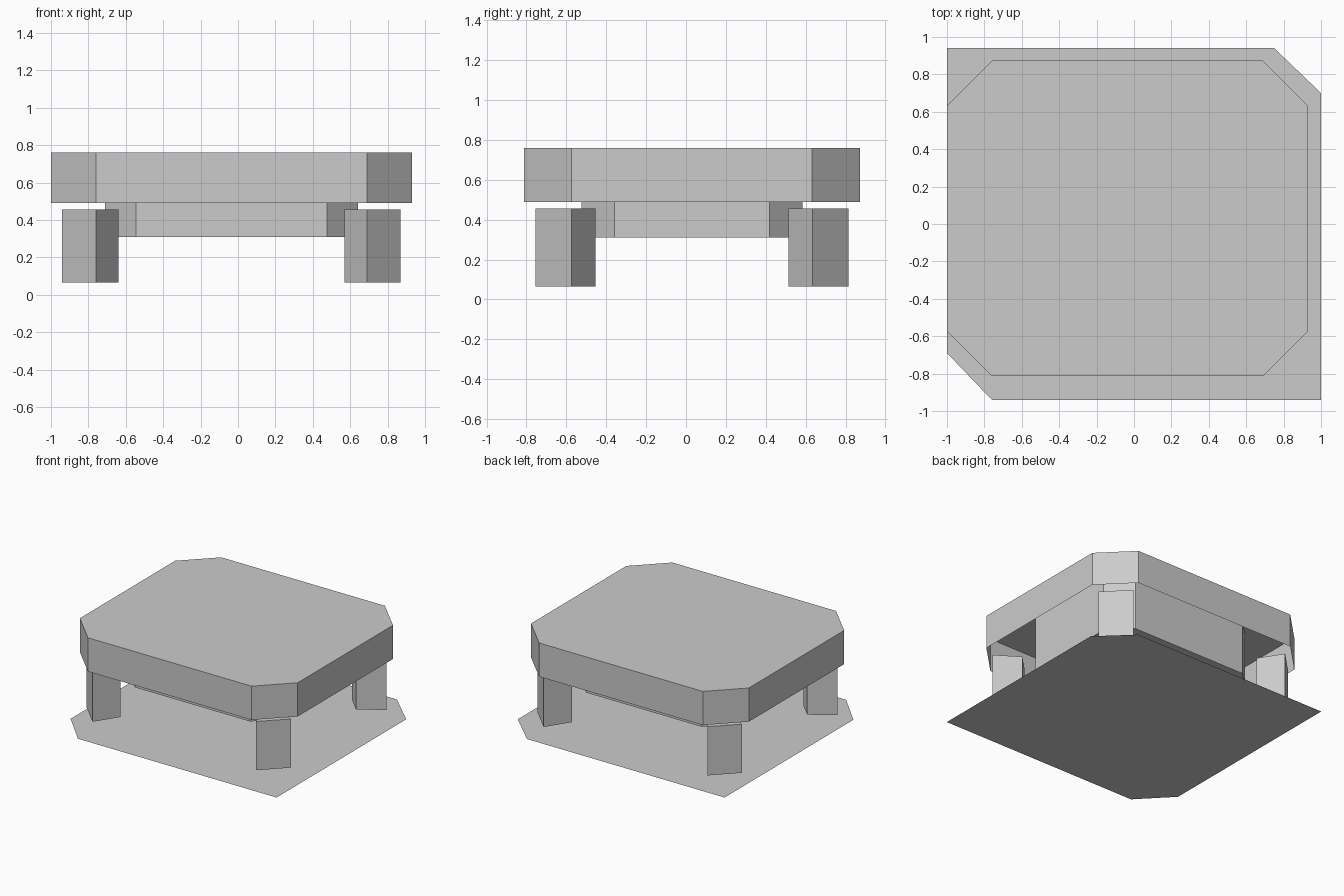
import bpy
import bmesh

cube = bpy.data.objects.get("Cube")
if cube:
    bpy.data.objects.remove(cube, do_unlink=True)

GREY = (0.6, 0.6, 0.6, 1.0)
grey = bpy.data.materials.new("light_grey")
grey.diffuse_color = GREY
grey.use_nodes = True
for node in grey.node_tree.nodes:
    if node.type == 'BSDF_PRINCIPLED':
        node.inputs["Base Color"].default_value = GREY

# Everything above the base plate shares this off-centre axis
CX, CY = -0.035, 0.03


def prism(name, outline, z0, z1=None, bottom=True, top=True):
    """Extrude a counter-clockwise outline; a flat sheet if z1 is missing."""
    bm = bmesh.new()
    low = [bm.verts.new((x, y, z0)) for x, y in outline]
    if z1 is None:
        bm.faces.new(low)
    else:
        high = [bm.verts.new((x, y, z1)) for x, y in outline]
        n = len(low)
        for i in range(n):
            j = (i + 1) % n
            bm.faces.new((low[i], low[j], high[j], high[i]))
        if bottom:
            bm.faces.new(low[::-1])
        if top:
            bm.faces.new(high)
    mesh = bpy.data.meshes.new(name)
    bm.to_mesh(mesh)
    bm.free()
    mesh.materials.append(grey)
    obj = bpy.data.objects.new(name, mesh)
    bpy.context.collection.objects.link(obj)
    return obj


def octagon(hx, hy, cut):
    """Rectangle with four clipped corners, around the shared axis."""
    pts = []
    for sx, sy in ((1, -1), (1, 1), (-1, 1), (-1, -1)):
        a = (CX + sx * hx, CY + sy * (hy - cut))
        b = (CX + sx * (hx - cut), CY + sy * hy)
        pts += [b, a] if sx * sy < 0 else [a, b]
    return pts


# Flat base sheet with two opposite corners clipped
prism("base_sheet", [(-0.76, -0.94), (1, -0.94), (1, 0.7), (0.75, 0.94),
                     (-1, 0.94), (-1, -0.69)], 0)

# Top slab: a hollow cap, open underneath
prism("top_slab", octagon(0.965, 0.843, 0.24), 0.49, 0.76, bottom=False)

# Inner core hanging from the ceiling of the cap
prism("inner_core", octagon(0.677, 0.555, 0.167), 0.31, 0.76, top=False)

# Four wedge-shaped legs, wide side facing the clipped corners
LEG = [(0.725, -0.785), (0.905, -0.605), (0.72, -0.485), (0.605, -0.6)]
for side, sx in (("left", 1), ("right", -1)):
    for end, sy in (("front", 1), ("back", -1)):
        pts = [(CX + sx * x, CY + sy * y) for x, y in LEG]
        if sx * sy < 0:
            pts.reverse()
        prism(f"{end}_{side}_leg", pts, 0.065, 0.455)
